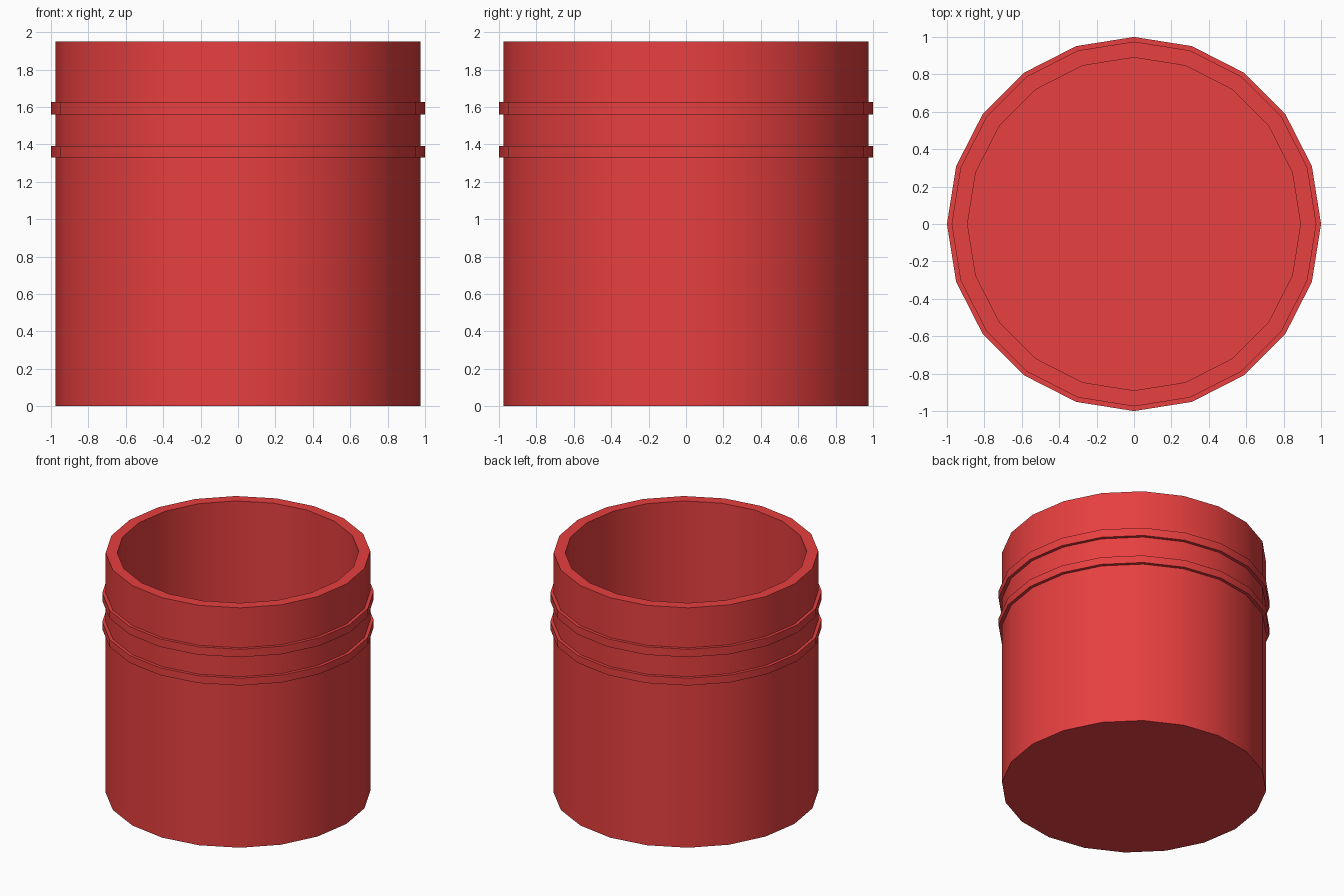
import bpy, bmesh
from math import cos, sin, pi, radians

if "Cube" in bpy.data.objects:
    bpy.data.objects.remove(bpy.data.objects["Cube"])

SIDES = 20
R, RING_R, INNER_R = 0.975, 1.0, 0.89
HEIGHT, FLOOR = 1.95, 0.085

# Cup profile from the bottom rim, up the outside over two raised rings, down the inside
profile = [(R, 0)]
for low, high in ((1.33, 1.39), (1.56, 1.625)):
    profile += [(R, low), (RING_R, low), (RING_R, high), (R, high)]
profile += [(R, HEIGHT), (INNER_R, HEIGHT), (INNER_R, FLOOR)]

# Revolve the profile
bm = bmesh.new()
loops = [[bm.verts.new((r * cos(2 * pi * i / SIDES), r * sin(2 * pi * i / SIDES), z))
          for i in range(SIDES)] for r, z in profile]
for a, b in zip(loops, loops[1:]):
    for i in range(SIDES):
        j = (i + 1) % SIDES
        bm.faces.new((a[i], a[j], b[j], b[i]))

# Underside and inner floor
bm.faces.new(loops[0][::-1])
bm.faces.new(loops[-1])
bmesh.ops.recalc_face_normals(bm, faces=bm.faces[:])
mesh = bpy.data.meshes.new("ringed_cup")
bm.to_mesh(mesh)
bm.free()

cup = bpy.data.objects.new("ringed_cup", mesh)
bpy.context.collection.objects.link(cup)

# Red finish
red = bpy.data.materials.new("red")
red.diffuse_color = (0.8, 0.05, 0.05, 1)
red.use_nodes = True
red.node_tree.nodes["Principled BSDF"].inputs["Base Color"].default_value = red.diffuse_color
mesh.materials.append(red)

# Smooth sides with sharp rims
bpy.context.view_layer.objects.active = cup
cup.select_set(True)
bpy.ops.object.shade_smooth_by_angle(angle=radians(30))
